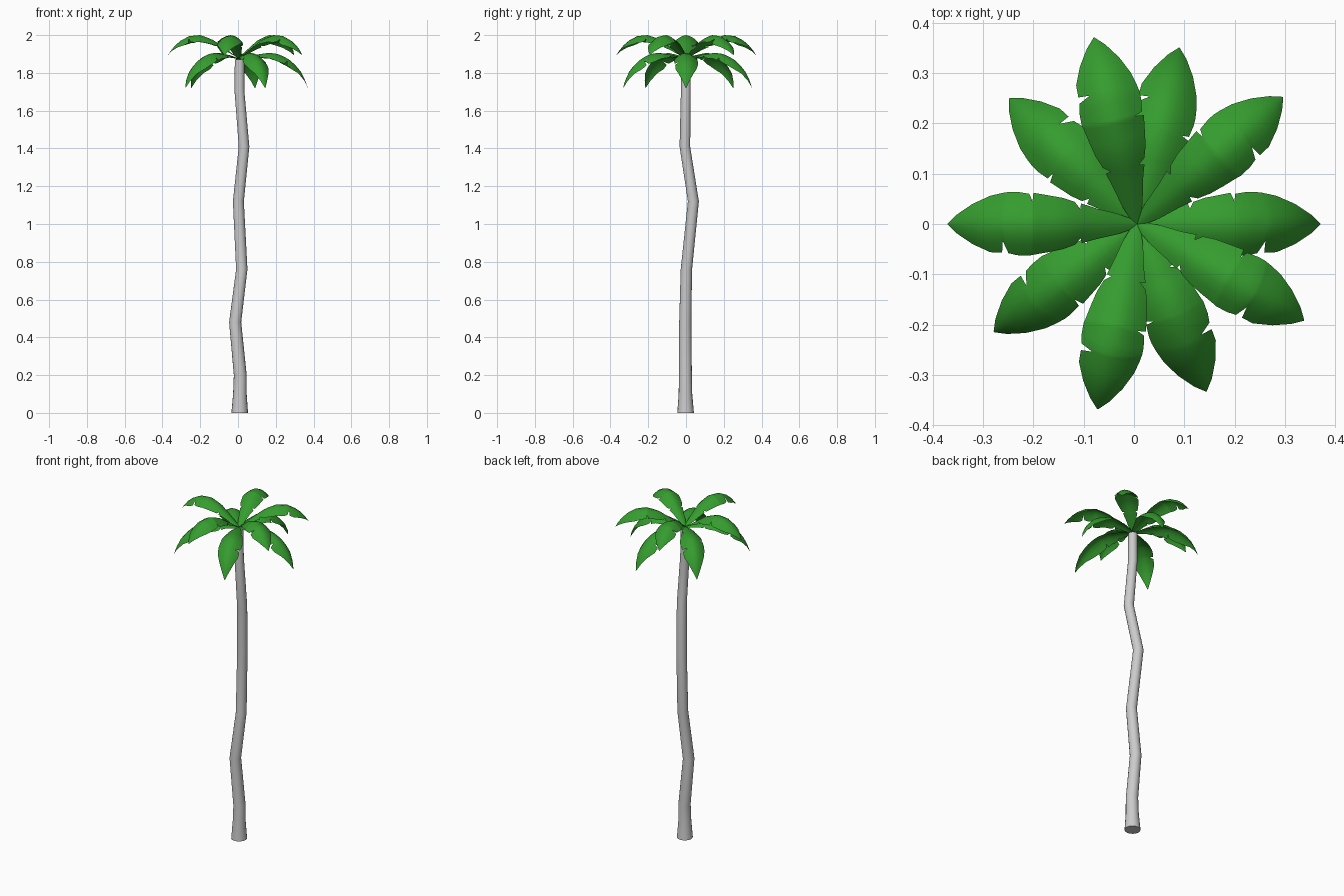
import bpy, bmesh, math
from mathutils import Vector

if "Cube" in bpy.data.objects:
    bpy.data.objects.remove(bpy.data.objects["Cube"])

green = bpy.data.materials.new("leaf_green")
green.diffuse_color = (0.036, 0.335, 0.028, 1)
green.use_nodes = True
green.node_tree.nodes["Principled BSDF"].inputs["Base Color"].default_value = green.diffuse_color


def finish(bm, name, mat=None, angle=50):
    me = bpy.data.meshes.new(name)
    bm.to_mesh(me)
    bm.free()
    ob = bpy.data.objects.new(name, me)
    bpy.context.collection.objects.link(ob)
    if mat:
        me.materials.append(mat)
    bpy.ops.object.select_all(action='DESELECT')
    ob.select_set(True)
    bpy.context.view_layer.objects.active = ob
    bpy.ops.object.shade_smooth_by_angle(angle=math.radians(angle))
    return ob


# Trunk: rings along a crooked path (x, y, z, radius)
PATH = [(.009, -.002, 0, .044), (.01, -.003, .1, .036), (.012, -.003, .2, .034),
        (-.015, -.004, .48, .032), (.02, .002, .76, .03), (.002, .039, 1.12, .029),
        (.032, -.006, 1.41, .028), (.008, -.001, 1.7, .026), (.008, -.001, 1.87, .025)]
SIDES = 16
bm = bmesh.new()
rings = []
for x, y, z, r in PATH:
    rings.append([bm.verts.new((x + r * math.cos(2 * math.pi * i / SIDES),
                                y + r * math.sin(2 * math.pi * i / SIDES), z))
                  for i in range(SIDES)])
for lo, hi in zip(rings, rings[1:]):
    for i in range(SIDES):
        j = (i + 1) % SIDES
        bm.faces.new((lo[i], lo[j], hi[j], hi[i]))
bm.faces.new(rings[0][::-1])
bm.faces.new(rings[-1])
finish(bm, "trunk")

# Frond outline: (fraction of length, left half width, right half width), with torn slits
OUTLINE = [(0, .007, .007), (.1, .021, .021), (.2, .031, .03), (.27, .041, .038),
           (.285, .03, .028), (.3, .044, .041), (.36, .052, .05), (.44, .057, .056),
           (.53, .062, .061), (.545, .045, .062), (.56, .06, .063), (.65, .064, .062),
           (.705, .064, .058), (.72, .063, .034), (.745, .062, .057), (.82, .056, .056),
           (.9, .04, .04), (.96, .019, .019), (1, .001, .001)]
# Midrib height along the frond
UPPER = [(0, 1.877), (.18, 1.925), (.38, 1.978), (.55, 2.0), (.7, 1.995),
         (.84, 1.967), (.93, 1.935), (1, 1.895)]
LOWER = [(0, 1.875), (.2, 1.894), (.45, 1.907), (.6, 1.897), (.74, 1.867),
         (.85, 1.83), (.93, 1.79), (1, 1.72)]


def height(profile, t):
    for (t0, z0), (t1, z1) in zip(profile, profile[1:]):
        if t <= t1:
            return z0 + (z1 - z0) * (t - t0) / (t1 - t0)
    return profile[-1][1]


def frond(name, degrees, length, profile, flip):
    a = math.radians(degrees)
    out = Vector((math.cos(a), math.sin(a), 0))
    side = Vector((-math.sin(a), math.cos(a), 0))
    bm = bmesh.new()
    rows = []
    for t, left, right in OUTLINE:
        if flip:
            left, right = right, left
        t0, t1 = max(t - .08, 0), min(t + .08, 1)
        slope = (height(profile, t1) - height(profile, t0)) / ((t1 - t0) * length)
        normal = (Vector((0, 0, 1)) - out * slope).normalized()
        mid = Vector((.006, 0, height(profile, t))) + out * (t * length)
        row = []
        for f in (-1, -.66, -.33, 0, .33, .66, 1):
            w = f * (left if f > 0 else right)
            droop = 8 * w * w + .08 * abs(w)
            row.append(bm.verts.new(mid + side * w - normal * droop))
        rows.append(row)
    for r0, r1 in zip(rows, rows[1:]):
        for i in range(6):
            bm.faces.new((r0[i], r1[i], r1[i + 1], r0[i + 1]))
    finish(bm, name, green, 60)


# Two alternating tiers of five fronds (direction, length, mirrored outline)
for i, (d, l, m) in enumerate([(41, .384, 0), (103, .38, 1), (180, .376, 1),
                               (258, .376, 0), (330, .383, 0)]):
    frond(f"upper_frond_{i + 1}", d, l, UPPER, m)
for i, (d, l, m) in enumerate([(0, .364, 0), (76.5, .36, 1), (135.5, .356, 0),
                               (217, .356, 0), (292.5, .36, 1)]):
    frond(f"lower_frond_{i + 1}", d, l, LOWER, m)
